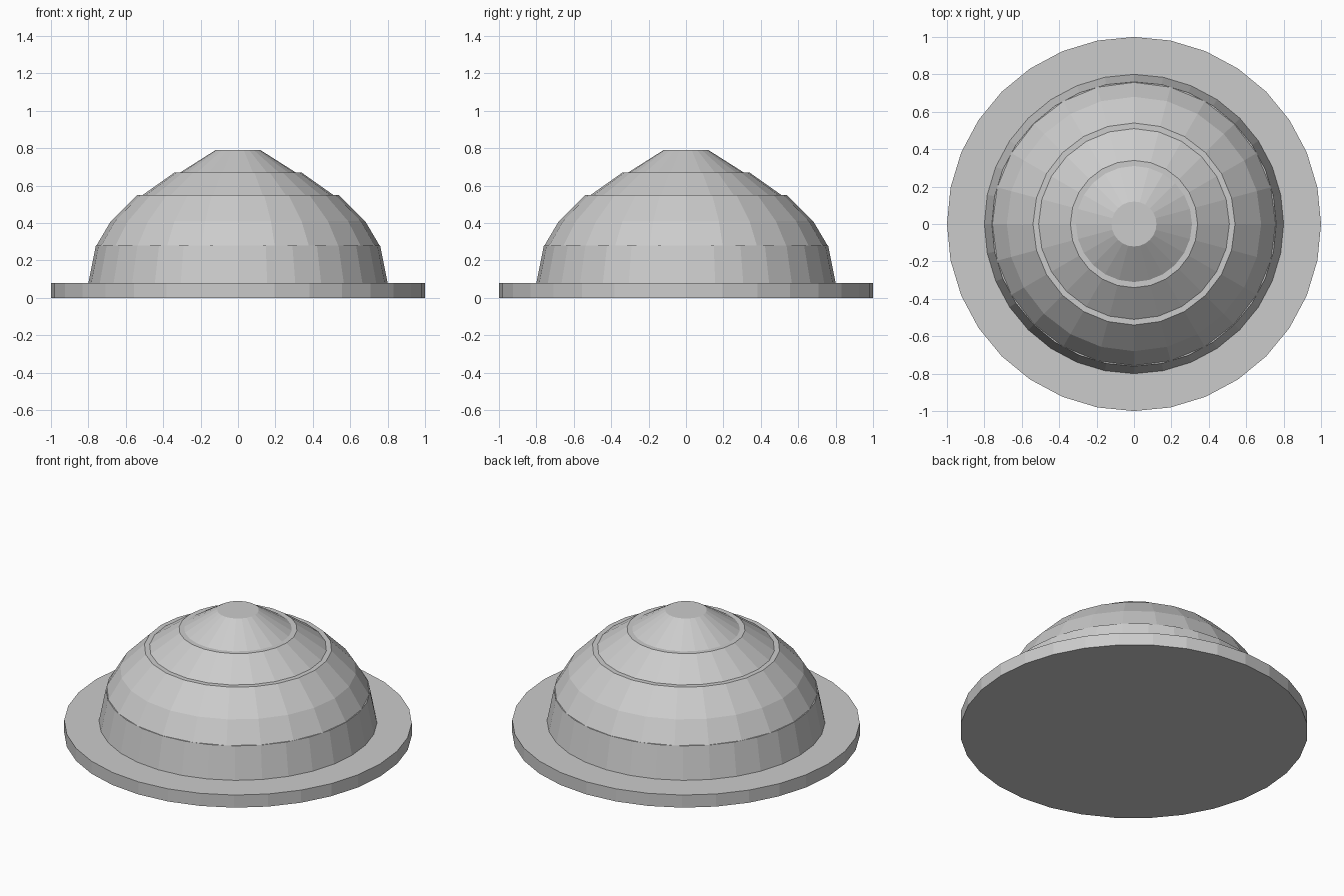
import bpy
import bmesh
from math import cos, sin, tau

cube = bpy.data.objects.get("Cube")
if cube:
    bpy.data.objects.remove(cube, do_unlink=True)

grey = bpy.data.materials.new("light grey")
grey.use_nodes = True
colour = (0.6, 0.6, 0.6, 1)
grey.diffuse_color = colour
grey.node_tree.nodes["Principled BSDF"].inputs["Base Color"].default_value = colour


def turned(name, profile, sides):
    """Closed faceted solid turned about z from (radius, height) pairs."""
    bm = bmesh.new()
    rings = [[bm.verts.new((r * sin(tau * i / sides), r * cos(tau * i / sides), z))
              for i in range(sides)] for r, z in profile]
    for low, high in zip(rings, rings[1:]):
        for i in range(sides):
            j = (i + 1) % sides
            bm.faces.new((low[i], low[j], high[j], high[i]))
    bm.faces.new(rings[0])
    bm.faces.new(rings[-1])
    bmesh.ops.recalc_face_normals(bm, faces=bm.faces)
    mesh = bpy.data.meshes.new(name)
    bm.to_mesh(mesh)
    bm.free()
    mesh.materials.append(grey)
    obj = bpy.data.objects.new(name, mesh)
    bpy.context.collection.objects.link(obj)


# Wide flat base disc and the tapered drum standing on it
turned("base_flange", [(1, 0), (1, 0.08)], 32)
turned("tapered_drum", [(0.8, 0.08), (0.76, 0.28)], 32)
# Faceted dome, then two stepped cones on top
turned("dome", [(0.757, 0.28), (0.68, 0.41), (0.54, 0.55)], 24)
turned("lower_cone", [(0.51, 0.55), (0.34, 0.67)], 24)
turned("upper_cone", [(0.31, 0.67), (0.12, 0.79)], 24)
